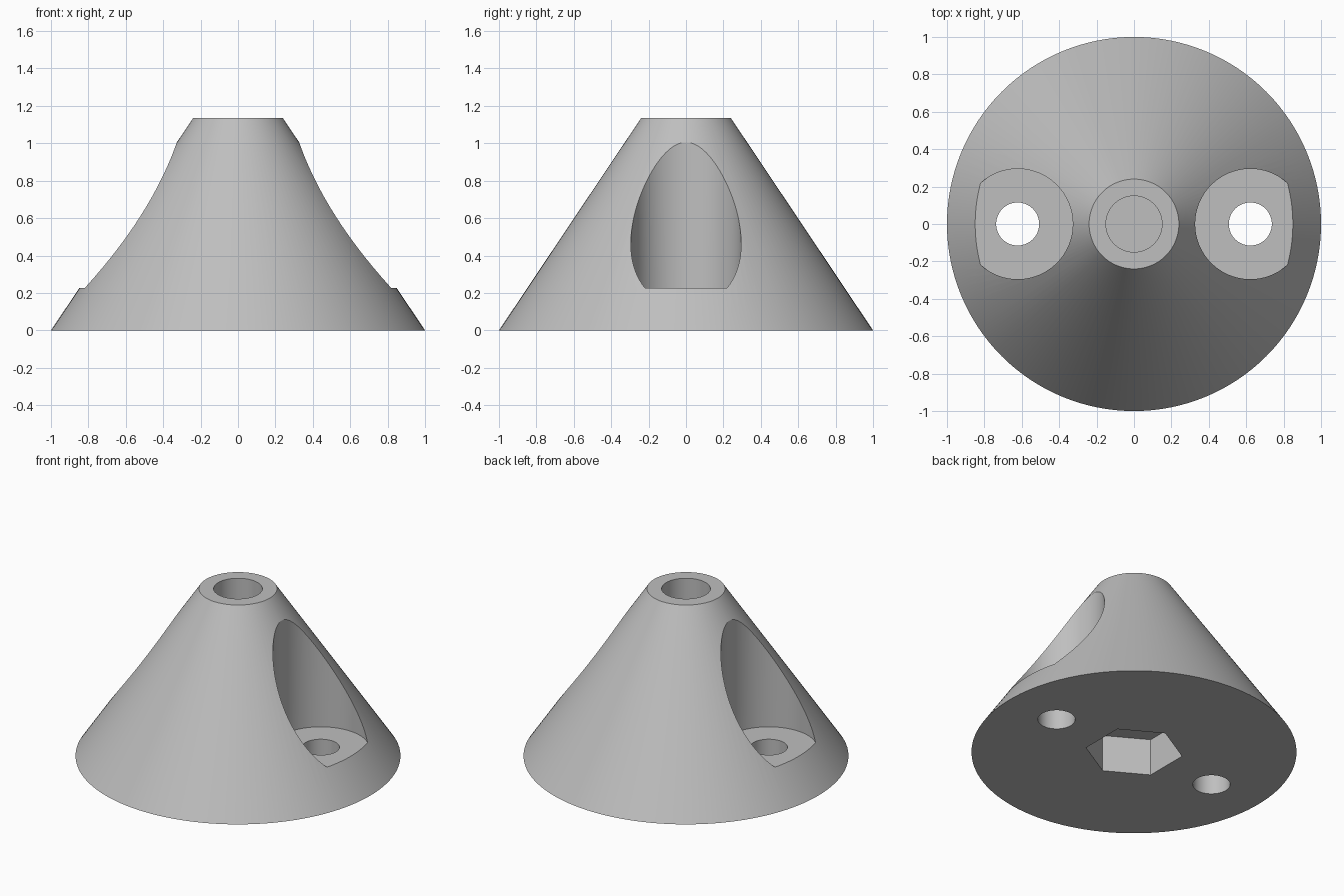
import bpy
import math

default = bpy.data.objects.get("Cube")
if default:
    bpy.data.objects.remove(default, do_unlink=True)

grey = bpy.data.materials.new("plain_grey")
grey.use_nodes = True
colour = (0.52, 0.52, 0.52, 1)
grey.diffuse_color = colour
grey.node_tree.nodes["Principled BSDF"].inputs["Base Color"].default_value = colour

HEIGHT = 1.135


def prism(name, x, bottom, top, r_bottom, r_top, sides, turn=0):
    """Upright cone, cylinder or prism between two heights."""
    bpy.ops.mesh.primitive_cone_add(
        vertices=sides, radius1=r_bottom, radius2=r_top, depth=top - bottom,
        location=(x, 0, (bottom + top) / 2), rotation=(0, 0, turn))
    obj = bpy.context.object
    obj.name = name
    obj.data.materials.append(grey)
    return obj


# Truncated cone body
body = prism("cone_body", 0, 0, HEIGHT, 1, 0.24, 128)

# Blind bore in the top, and hexagonal nut recess with points towards front and back
cutters = [
    prism("top_bore", 0, 0.27, HEIGHT + 0.2, 0.15, 0.15, 64),
    prism("nut_recess", 0, -0.2, 0.25, 0.30, 0.30, 6),
]
# The first vertex of a cone primitive lies on the y axis, so the recess needs no turn

# Flat-floored screw pockets and through holes on both sides
for side, x in (("right", -0.622), ("left", 0.622)):
    cutters.append(prism(side + "_pocket", x, 0.225, HEIGHT + 0.2, 0.295, 0.295, 96))
    cutters.append(prism(side + "_screw_hole", x, -0.2, 0.5, 0.115, 0.115, 64))

for cutter in cutters:
    cutter.hide_render = True
    cut = body.modifiers.new(cutter.name, 'BOOLEAN')
    cut.operation = 'DIFFERENCE'
    cut.solver = 'EXACT'
    cut.object = cutter

# Apply the cuts and drop the helpers
bpy.ops.object.select_all(action='DESELECT')
body.select_set(True)
bpy.context.view_layer.objects.active = body
for cutter in cutters:
    bpy.ops.object.modifier_apply(modifier=cutter.name)
for cutter in cutters:
    bpy.data.objects.remove(cutter, do_unlink=True)

# Round walls smooth, rims crisp
bpy.ops.object.shade_smooth_by_angle(angle=math.radians(25))
